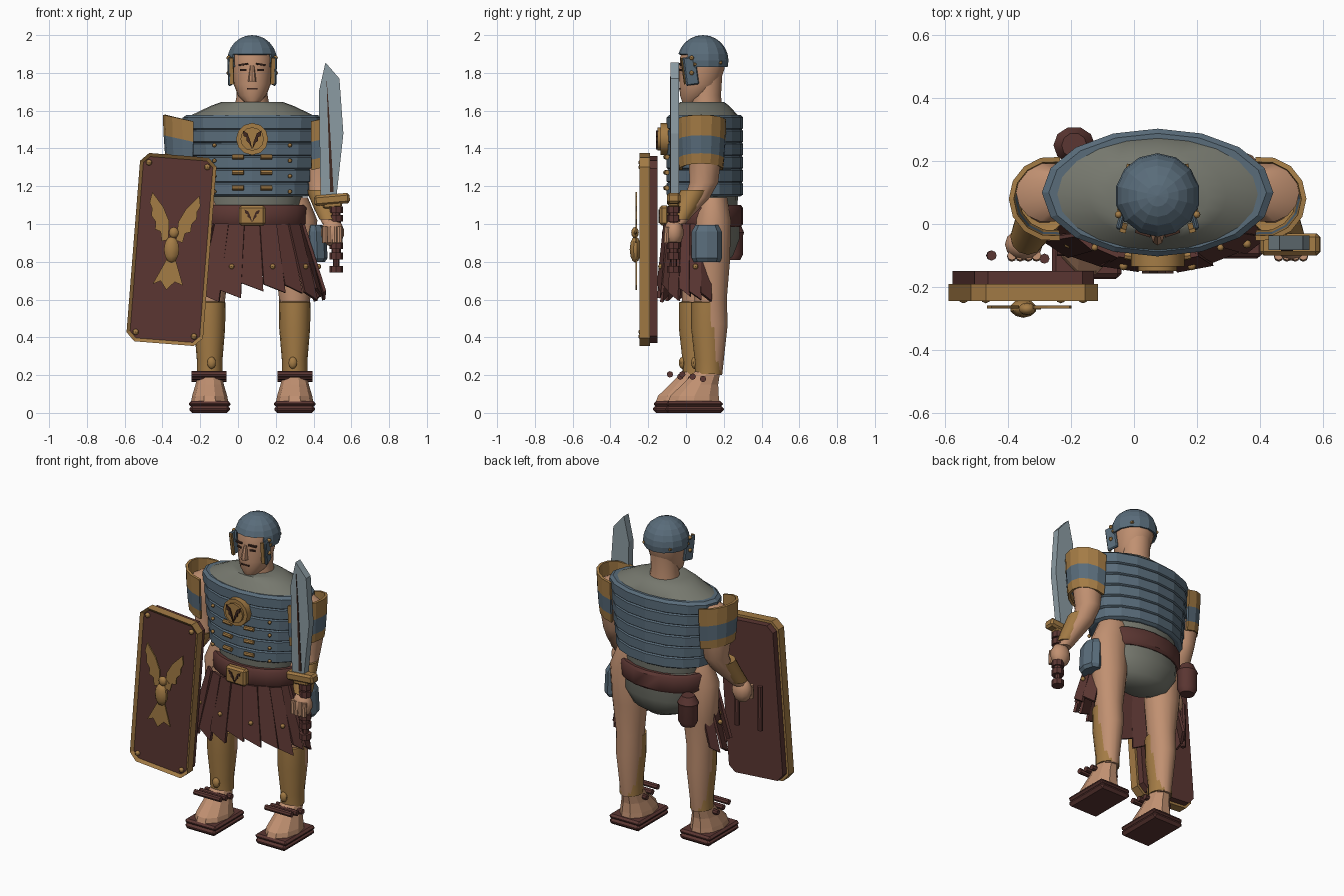
import bpy, bmesh, math, random
from mathutils import Vector, Matrix, Euler

if "Cube" in bpy.data.objects:
    bpy.data.objects.remove(bpy.data.objects["Cube"])
random.seed(4)
CX = 0.075  # body centre line
smooth = []


def material(name, r, g, b):
    m = bpy.data.materials.new(name)
    m.use_nodes = True
    m.diffuse_color = (r, g, b, 1)
    m.node_tree.nodes["Principled BSDF"].inputs["Base Color"].default_value = (r, g, b, 1)
    return m


STEEL = material("blue steel", .10, .15, .195)
GOLD = material("brass", .37, .20, .06)
SKIN = material("skin", .53, .28, .165)
BROWN = material("brown leather", .105, .037, .032)
CLOTH = material("grey cloth", .18, .187, .155)
BLADE = material("bright blade", .26, .33, .365)
DARK = material("dark brown", .05, .022, .015)


def finish(name, bm, mats, soft=False):
    bmesh.ops.recalc_face_normals(bm, faces=bm.faces)
    me = bpy.data.meshes.new(name)
    bm.to_mesh(me)
    bm.free()
    ob = bpy.data.objects.new(name, me)
    bpy.context.collection.objects.link(ob)
    for m in mats if isinstance(mats, list) else [mats]:
        me.materials.append(m)
    if soft:
        smooth.append(ob)
    return ob


def mx(s, x):
    return CX + s * (x - CX)


def loft(name, rings, mat, sides=14, soft=True, s=1, dy=0):
    """Stack of ellipses (x, y, z, rx, ry), capped."""
    bm = bmesh.new()
    loops = []
    for x, y, z, rx, ry in rings:
        angles = [math.tau * i / sides for i in range(sides)]
        loops.append([bm.verts.new((mx(s, x) + rx * math.cos(a), y + dy + ry * math.sin(a), z)) for a in angles])
    for lo, hi in zip(loops, loops[1:]):
        for i in range(sides):
            j = (i + 1) % sides
            bm.faces.new((lo[i], lo[j], hi[j], hi[i]))
    bm.faces.new(loops[0])
    bm.faces.new(loops[-1])
    return finish(name, bm, mat, soft)


def box(name, loc, size, mat, rot=(0, 0, 0), bevel=0):
    bm = bmesh.new()
    bmesh.ops.create_cube(bm, size=1)
    bmesh.ops.scale(bm, vec=size, verts=bm.verts)
    if bevel:
        bmesh.ops.bevel(bm, geom=bm.edges[:], offset=bevel, segments=1, affect='EDGES')
    bm.transform(Matrix.Translation(loc) @ Euler([math.radians(a) for a in rot]).to_matrix().to_4x4())
    return finish(name, bm, mat)


def ball(name, loc, size, mat, seg=10, soft=True):
    bm = bmesh.new()
    bmesh.ops.create_uvsphere(bm, u_segments=seg, v_segments=max(6, seg // 2 + 1), radius=1)
    bm.transform(Matrix.Translation(loc) @ Matrix.Diagonal((*size, 1)))
    return finish(name, bm, mat, soft)


def rod(name, a, b, r, mat, sides=8):
    a, b = Vector(a), Vector(b)
    bm = bmesh.new()
    bmesh.ops.create_cone(bm, cap_ends=True, segments=sides, radius1=r, radius2=r, depth=(b - a).length)
    bm.transform(Matrix.Translation((a + b) / 2) @ (b - a).to_track_quat('Z', 'Y').to_matrix().to_4x4())
    return finish(name, bm, mat, sides > 7)


def plate(name, pts, y, thick, mat, matrix=Matrix()):
    """Outline in x and z, extruded backwards from y."""
    bm = bmesh.new()
    f = bm.faces.new([bm.verts.new((x, y, z)) for x, z in pts])
    new = bmesh.ops.extrude_face_region(bm, geom=[f])["geom"]
    bmesh.ops.translate(bm, vec=(0, thick, 0), verts=[v for v in new if isinstance(v, bmesh.types.BMVert)])
    bm.transform(matrix)
    return finish(name, bm, mat)


# Head, neck and face
loft("neck", [(CX, .11, 1.58, .1, .09), (CX, .105, 1.68, .082, .082), (CX, .11, 1.8, .085, .085)], SKIN)
loft("head", [(CX, .025, 1.645, .04, .045), (CX, .05, 1.68, .075, .083), (CX, .07, 1.74, .098, .107),
              (CX, .085, 1.82, .108, .12), (CX, .09, 1.88, .112, .124), (CX, .09, 1.95, .09, .1)], SKIN, 18)
loft("nose", [(CX, -.035, 1.755, .022, .03), (CX, -.04, 1.77, .02, .028), (CX, -.03, 1.84, .011, .012)], SKIN, 8)
box("mouth", (CX, -.028, 1.715), (.055, .02, .008), DARK)
for s in (-1, 1):
    box("brow", (CX + s * .045, -.026, 1.845), (.05, .02, .009), DARK, (0, s * 8, s * 18))
    box("eye", (CX + s * .045, -.024, 1.815), (.034, .015, .009), DARK, (0, 0, s * 18))

# Helmet with a face opening, brow band and cheek guards
bm = bmesh.new()
bmesh.ops.create_uvsphere(bm, u_segments=14, v_segments=12, radius=.135)
bmesh.ops.translate(bm, vec=(CX, .09, 1.865), verts=bm.verts)
gone = [f for f in bm.faces if f.calc_center_median().z < 1.83
        or (f.calc_center_median().y < .02 and f.calc_center_median().z < 1.9)]
bmesh.ops.delete(bm, geom=gone, context='FACES')
helmet = finish("helmet", bm, STEEL)
helmet.modifiers.new("thickness", 'SOLIDIFY').thickness = .012
for s in (-1, 1):
    x = CX + s * .122
    box("cheek_guard", (x - s * .008, .025, 1.81), (.018, .07, .15), STEEL, (8, 0, s * 14), .006)
    box("cheek_trim", (x - s * .014, -.012, 1.81), (.02, .012, .14), GOLD, (8, 0, s * 14))
    rod("helmet_band", (x, .04, 1.845), (CX + s * .09, .19, 1.855), .009, GOLD, 6)
    for z in (1.8, 1.88):
        ball("helmet_rivet", (x + s * .002, .03, z), (.012,) * 3, GOLD, 8)

# Torso: cloth, shoulder yoke and overlapping bands
loft("tunic", [(CX, .1, 1.06, .25, .17), (CX, .1, 1.22, .28, .18)], CLOTH, 16)
loft("shoulder_yoke", [(CX, .1, 1.52, .33, .18), (CX, .095, 1.575, .325, .18),
                       (CX, .09, 1.625, .22, .14), (CX, .085, 1.647, .16, .115)], CLOTH, 20)
for i in range(6):
    z, r = 1.578 - i * .07, .368 - i * .01
    loft("armour_band", [(CX, .1, z - .082, r - .022, .188), (CX, .1, z - .072, r - .002, .203),
                         (CX, .1, z - .015, r, .203), (CX, .1, z, r - .022, .188)], STEEL, 16, False)
for row in range(4):
    z = 1.435 - row * .082 + .002
    for s in (-1, 1):
        if row:
            rod("clasp", (CX + s * .045, -.108, z), (CX + s * .105, -.1, z), .013, GOLD)
        ball("armour_stud", (CX + s * .2, -.075, z - .02), (.011,) * 3, GOLD, 8)

# Chest medallion with wing emblem
rod("medallion", (CX, -.09, 1.45), (CX, -.135, 1.45), .085, GOLD, 12)
rod("medallion_boss", (CX, -.13, 1.45), (CX, -.15, 1.45), .062, GOLD, 12)
WING = [(0, -.055), (.018, -.02), (.03, -.01), (.03, .01), (.045, .015), (.05, .045), (.025, .03), (.008, -.015)]
for s in (-1, 1):
    plate("medallion_wing", [(CX + s * x, 1.45 + z) for x, z in WING], -.158, .009, DARK)
    plate("buckle_wing", [(CX + s * x * .8, 1.045 + z * .7) for x, z in WING], -.146, .008, DARK)

# Belt, hips, pouches
loft("belt", [(CX, .1, .985, .28, .19), (CX, .1, 1.0, .292, .203), (CX, .1, 1.085, .292, .203),
              (CX, .1, 1.1, .28, .19)], BROWN, 20)
box("belt_buckle", (CX, -.115, 1.045), (.14, .05, .105), GOLD, bevel=.012)
loft("hips", [(CX, .13, .79, .09, .07), (CX, .13, .83, .19, .12), (CX, .13, .92, .25, .155),
              (CX, .125, 1.1, .26, .16)], CLOTH, 18)
loft("side_pouch", [(.415, .11, .8, .045, .07), (.42, .11, .82, .055, .08), (.415, .11, .96, .05, .08),
                    (.41, .11, .995, .035, .06)], STEEL, 8, False)
loft("back_pouch", [(-.19, .25, .81, .045, .04), (-.19, .25, .84, .06, .055), (-.19, .25, .94, .06, .055),
                    (-.19, .25, .955, .066, .06), (-.19, .25, 1.0, .04, .04)], BROWN, 10)

# Leather strip skirt around the front and sides
COUNT = 13
for i in range(COUNT):
    mid = math.radians(-198 + 216 * i / (COUNT - 1))
    lap = .012 * (i % 2)
    low = .6 + random.uniform(-.02, .05)
    bm = bmesh.new()

    def spot(a, t, z):
        return (CX + (.27 + .115 * t + lap) * math.cos(a), .05 + (.16 + .035 * t + lap) * math.sin(a), z)
    h = .165
    bm.faces.new([bm.verts.new(p) for p in (spot(mid - h, 0, 1.0), spot(mid + h, 0, 1.0),
                                            spot(mid + h * .95, .95, low), spot(mid - h * .95, 1, low + .045))])
    strip = finish("skirt_strip", bm, BROWN)
    strip.modifiers.new("thickness", 'SOLIDIFY').thickness = .016
    if i % 2:
        ball("skirt_stud", spot(mid, .6, .775), (.014,) * 3, GOLD, 8)

# Arms, shoulder guards, legs and feet, mirrored
for s in (-1, 1):
    loft("arm", [(.39, .11, 1.55, .05, .06), (.425, .1, 1.5, .1, .095), (.435, .1, 1.35, .088, .088),
                 (.43, .095, 1.22, .07, .078), (.44, .06, 1.14, .063, .068), (.49, -.05, 1.0, .042, .045)], SKIN, s=s)
    loft("bracer", [(.437, .06, 1.175, .07, .07), (.44, .05, 1.18, .078, .078), (.465, 0, 1.09, .066, .068),
                    (.487, -.04, 1.025, .056, .058)], GOLD, 12, s=s)
    ball("hand", (mx(s, .5), -.065, .955), (.062, .052, .075), SKIN, 12)
    for k in range(4):
        x = mx(s, .46 + k * .026)
        rod("finger", (x, -.1, .985), (x, -.105, .9), .015, SKIN)

    bm = bmesh.new()
    rows = []
    for z, k in ((1.578, 1), (1.47, .97), (1.375, .92), (1.32, .87)):
        rows.append([bm.verts.new((mx(s, .41 + .138 * k * math.cos(a)), .08 + .135 * k * math.sin(a),
                                   z - .03 * (1 - math.cos(a))))
                     for a in [math.radians(-100 + 25 * i) for i in range(9)]])
    for n, (up, lo) in enumerate(zip(rows, rows[1:])):
        for i in range(8):
            bm.faces.new((up[i], up[i + 1], lo[i + 1], lo[i])).material_index = n % 2
    guard = finish("shoulder_guard", bm, [GOLD, STEEL])
    guard.modifiers.new("thickness", 'SOLIDIFY').thickness = .016

    dy = 0 if s > 0 else -.065  # one leg steps forward
    loft("leg", [(.27, .14, 1.14, .1, .08), (.3, .14, 1.02, .12, .1), (.3, .135, .8, .105, .1),
                 (.3, .13, .6, .082, .088), (.3, .135, .47, .08, .088), (.3, .125, .2, .056, .068)], SKIN, s=s, dy=dy)
    loft("greave", [(.3, .12, .205, .068, .072), (.3, .12, .28, .068, .074), (.3, .115, .45, .082, .088),
                    (.3, .115, .585, .084, .088), (.3, .115, .59, .07, .07)], GOLD, 16, s=s, dy=dy)
    ball("greave_knob", (mx(s, .29), .045 + dy, .265), (.024, .018, .032), GOLD)
    loft("foot", [(.3, .04, .05, .1, .145), (.3, .045, .09, .093, .135), (.3, .075, .15, .075, .1),
                  (.3, .115, .22, .06, .07)], SKIN, 10, False, s=s, dy=dy)
    box("sole", (mx(s, .3), .045 + dy, .02), (.215, .31, .04), BROWN, bevel=.016)
    box("sole_welt", (mx(s, .3), .045 + dy, .047), (.22, .3, .03), BROWN, bevel=.012)
    for k in range(3):
        y, z = -.02 + k * .055 + dy, .204 - k * .012
        rod("sandal_strap", (mx(s, .21), y, z), (mx(s, .395), y, z), .017, BROWN)

# Shield: rimmed board, emblem and back grips
TILT = Matrix.Translation((-.352, 0, .865)) @ Matrix.Rotation(math.radians(4.5), 4, 'Y')


def octagon(w, h, c):
    return [(w, h - c), (w - c, h), (c - w, h), (-w, h - c), (-w, c - h), (c - w, -h), (w - c, -h), (w, c - h)]


plate("shield_back", octagon(.19, .485, .04), -.195, .045, BROWN, TILT)
board = plate("shield_rim", octagon(.203, .5, .045), -.245, .055, [GOLD, BROWN], TILT)
bm = bmesh.new()
bm.from_mesh(board.data)
front = min(bm.faces, key=lambda f: f.calc_center_median().y)
bmesh.ops.inset_region(bm, faces=[front], thickness=.02)
front.material_index = 1
bmesh.ops.translate(bm, vec=(0, .014, 0), verts=front.verts)
bm.to_mesh(board.data)
bm.free()
for x in (-.155, .155):
    for z in (-.45, .45):
        ball("shield_rivet", TILT @ Vector((x, -.236, z)), (.016,) * 3, GOLD, 8)
rod("shield_grip", TILT @ Vector((-.11, -.1, .12)), TILT @ Vector((-.09, -.1, -.16)), .016, BROWN)
rod("shield_grip", TILT @ Vector((.06, -.11, .1)), TILT @ Vector((.08, -.11, -.16)), .016, BROWN)
FEATHERS = [(.02, 0), (.025, .1), (.06, .17), (.125, .245), (.135, .19), (.12, .16), (.12, .12), (.095, .09),
            (.095, .05), (.065, .04), (.055, -.01)]
for s in (-1, 1):
    plate("emblem_wing", [(s * x, z + .05) for x, z in FEATHERS], -.268, .009, GOLD, TILT)
plate("emblem_tail", [(-.02, -.05), (-.085, -.19), (-.045, -.17), (-.01, -.215), (.03, -.17), (.075, -.185),
                      (.025, -.05)], -.268, .009, GOLD, TILT)
ball("emblem_body", TILT @ Vector((0, -.268, 0)), (.042, .03, .07), GOLD)
ball("emblem_head", TILT @ Vector((.005, -.27, .09)), (.027, .02, .03), GOLD)
plate("emblem_beak", [(.02, .11), (.05, .09), (.02, .08)], -.272, .009, GOLD, TILT)

# Sword: ridged blade, guard, banded grip
EDGE = [(.463, 1.855), (.537, 1.77), (.558, 1.48), (.522, 1.15), (.437, 1.15), (.428, 1.7)]
blade = plate("sword_blade", EDGE, -.082, .046, BLADE)
plate("blade_groove", [(.468, 1.78), (.482, 1.6), (.506, 1.17), (.488, 1.17), (.474, 1.6)], -.086, .008, DARK)
box("sword_guard", (.497, -.065, 1.13), (.19, .07, .055), GOLD, (0, -5, 0), .012)
box("guard_collar", (.5, -.065, 1.1), (.1, .055, .03), GOLD, (0, -5, 0), .008)
rod("sword_grip", (.517, -.065, 1.1), (.52, -.065, .84), .026, BROWN)
for z in (1.075, 1.03, .885, .83, .76):
    rod("grip_ring", (.52, -.065, z - .018), (.52, -.065, z + .018), .036, BROWN)
rod("pommel_pin", (.52, -.065, .85), (.52, -.065, .75), .018, BROWN)

# Smooth shading on rounded parts
bpy.ops.object.select_all(action='DESELECT')
for ob in smooth:
    ob.select_set(True)
bpy.context.view_layer.objects.active = smooth[0]
bpy.ops.object.shade_smooth_by_angle(angle=math.radians(40))
